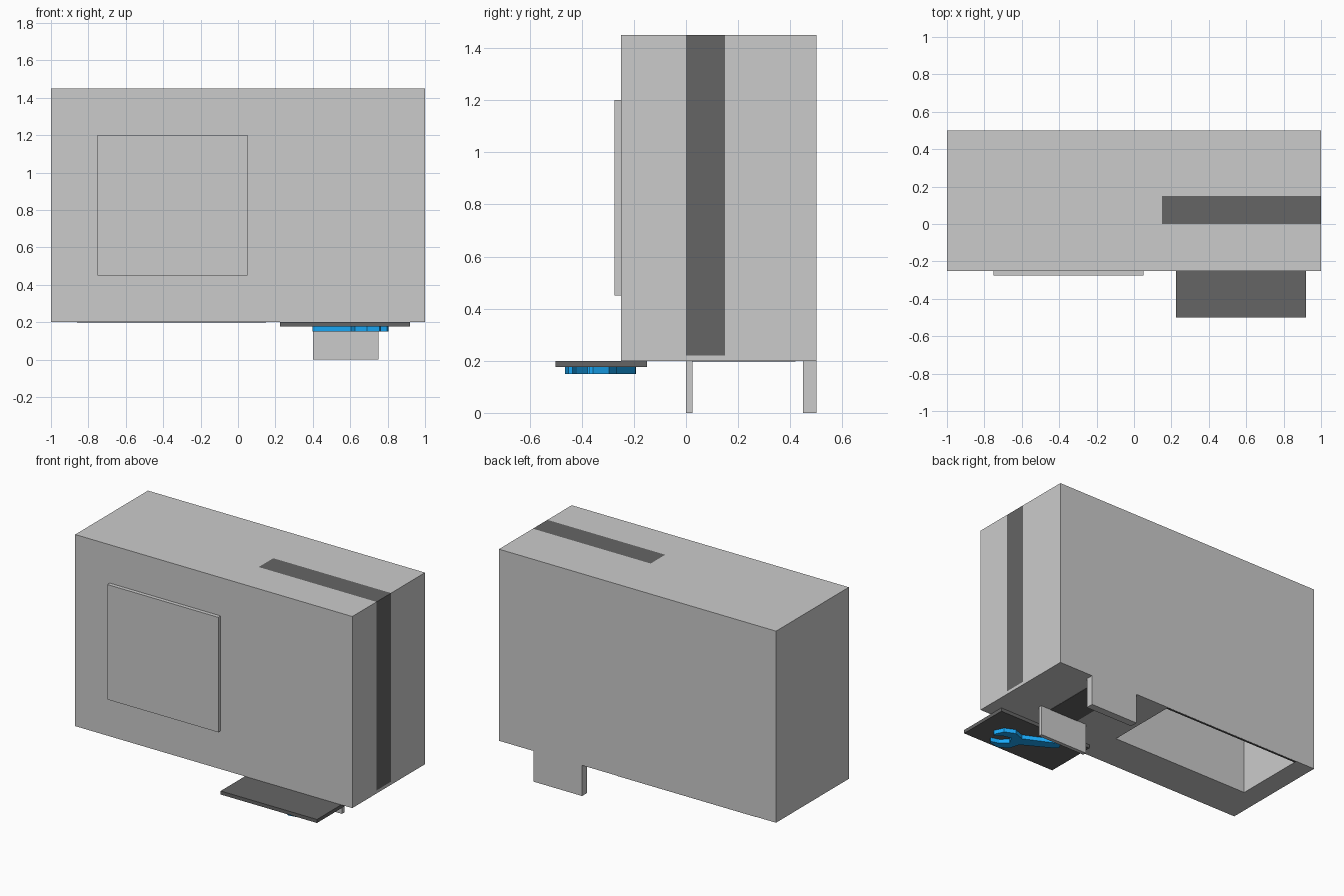
import bpy, bmesh
from math import cos, sin, pi, atan2, radians

if "Cube" in bpy.data.objects:
    bpy.data.objects.remove(bpy.data.objects["Cube"])


def material(name, rgb):
    m = bpy.data.materials.new(name)
    m.diffuse_color = (*rgb, 1)
    m.use_nodes = True
    m.node_tree.nodes["Principled BSDF"].inputs["Base Color"].default_value = m.diffuse_color
    return m


dark = material("dark_grey", (0.13, 0.13, 0.13))
blue = material("blue", (0.01, 0.40, 0.95))


def finish(name, bm, mat=None):
    bmesh.ops.recalc_face_normals(bm, faces=bm.faces)
    me = bpy.data.meshes.new(name)
    bm.to_mesh(me)
    bm.free()
    ob = bpy.data.objects.new(name, me)
    bpy.context.collection.objects.link(ob)
    if mat:
        me.materials.append(mat)
    return ob


def box(name, x, y, z, mat=None):
    bm = bmesh.new()
    bmesh.ops.create_cube(bm, size=1)
    for v in bm.verts:
        v.co = [(a + b) / 2 + c * (b - a) for c, (a, b) in zip(v.co, (x, y, z))]
    return finish(name, bm, mat)


def cut(target, name, x, y, z):
    cutter = box(name, x, y, z)
    cutter.hide_render = True
    cutter.hide_viewport = True
    mod = target.modifiers.new(name, 'BOOLEAN')
    mod.operation = 'DIFFERENCE'
    mod.solver = 'EXACT'
    mod.object = cutter


# Main cabinet with a cavity opening downwards and a groove for the dark band
body = box("cabinet", (-1, 1), (-0.25, 0.5), (0.2, 1.45))
cut(body, "cavity_cutter", (-0.86, 0.15), (0.01, 0.485), (0.1, 1.2))
cut(body, "band_cutter", (0.15, 1.1), (0, 0.15), (0.22, 1.55))

# Dark inlays: band over the top and side, cavity rim, patch between the feet
box("dark_band", (0.15, 1), (0, 0.15), (0.22, 1.45), dark)
box("cavity_rim", (-0.86, 0.15), (0.486, 0.499), (0.198, 0.202), dark)
box("underside_patch", (0.47, 0.68), (0.025, 0.42), (0.198, 0.202), dark)

# Raised front panel
box("front_panel", (-0.75, 0.05), (-0.275, -0.25), (0.45, 1.2))

# Two feet
box("front_foot", (0.4, 0.75), (0, 0.025), (0, 0.2))
box("back_foot", (0.4, 0.75), (0.45, 0.5), (0, 0.2))

# Shelf below the front edge
box("shelf", (0.225, 0.92), (-0.5, -0.15), (0.177, 0.2), dark)

# Flat spanner under the shelf: jaw outline around the origin, handle along -u
R, r, w, length = 0.1, 0.055, 0.03, 0.335
outer = [(R * cos(radians(a)), R * sin(radians(a))) for a in (158, 115, 72, 32)]
inner = [(0.085, 0.035), (0.03, 0.045), (-0.03, 0.03)]
half = [(-length, w * 0.7), (-length + 0.02, w)] + outer + inner
outline = half + [(u, -v) for u, v in reversed(half)]
turn = atan2(-0.155, 0.3)
bm = bmesh.new()
face = bm.faces.new([bm.verts.new((0.705 + u * cos(turn) - v * sin(turn),
                                   -0.365 + u * sin(turn) + v * cos(turn), 0.15))
                     for u, v in outline])
ext = bmesh.ops.extrude_face_region(bm, geom=[face])
tops = [g for g in ext["geom"] if isinstance(g, bmesh.types.BMVert)]
bmesh.ops.translate(bm, verts=tops, vec=(0, 0, 0.028))
finish("spanner", bm, blue)
